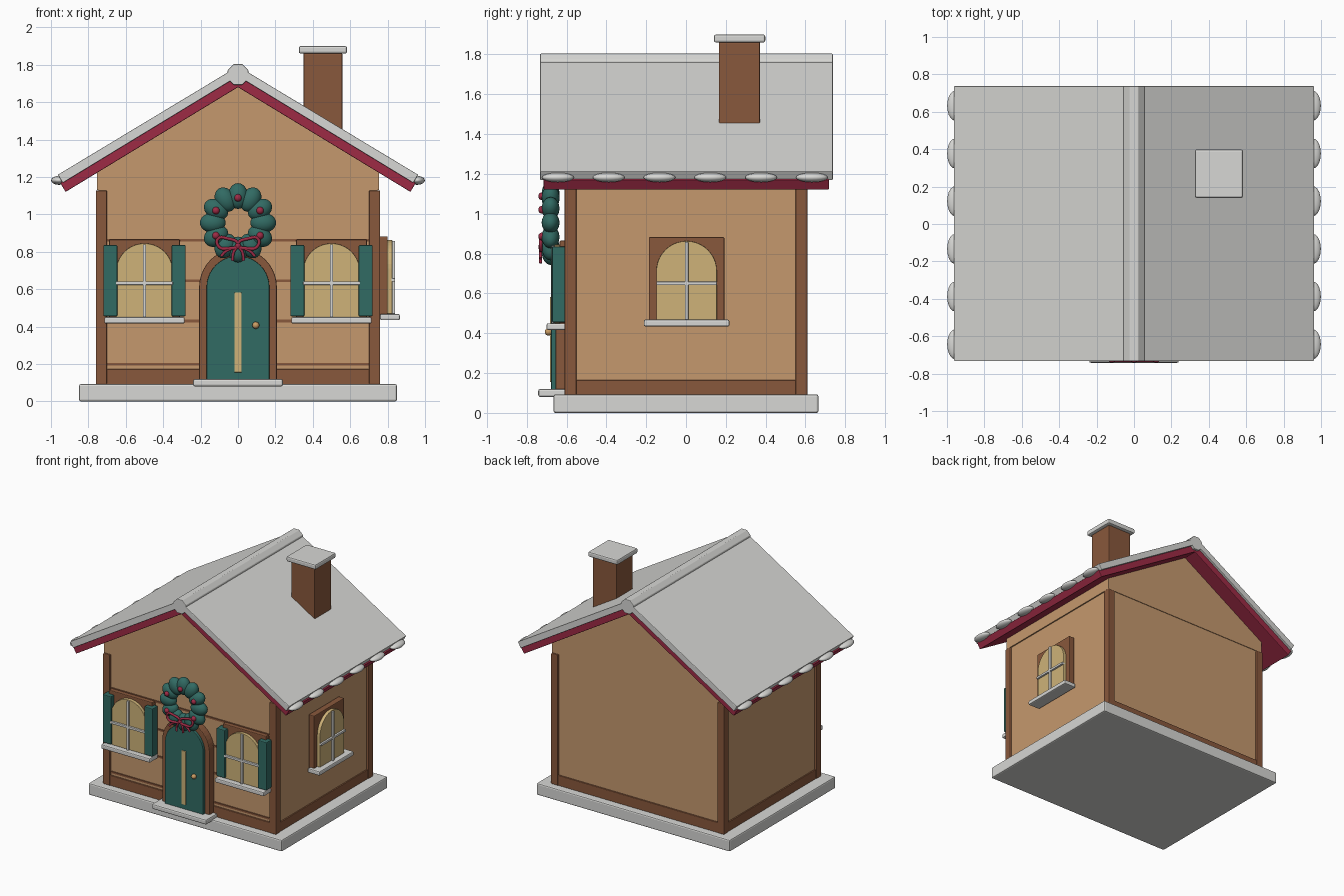
import bpy, bmesh, math
from mathutils import Matrix, Vector

cube = bpy.data.objects.get("Cube")
if cube:
    bpy.data.objects.remove(cube, do_unlink=True)


def make_mat(name, rgb):
    m = bpy.data.materials.new(name)
    m.use_nodes = True
    m.diffuse_color = (*rgb, 1)
    bsdf = m.node_tree.nodes["Principled BSDF"]
    bsdf.inputs["Base Color"].default_value = (*rgb, 1)
    bsdf.inputs["Roughness"].default_value = 0.8
    return m


snow = make_mat("snow_grey", (0.68, 0.68, 0.66))
tan = make_mat("wall_tan", (0.56, 0.315, 0.155))
brown = make_mat("timber_brown", (0.25, 0.098, 0.045))
red = make_mat("trim_red", (0.34, 0.024, 0.06))
green = make_mat("pine_green", (0.031, 0.145, 0.125))
glow = make_mat("window_yellow", (0.62, 0.45, 0.19))
brass = make_mat("brass", (0.6, 0.34, 0.13))


def finish(bm, name, mat, bevel=0.0, smooth=False, place=None):
    bmesh.ops.recalc_face_normals(bm, faces=bm.faces)
    me = bpy.data.meshes.new(name)
    bm.to_mesh(me)
    bm.free()
    me.materials.append(mat)
    ob = bpy.data.objects.new(name, me)
    bpy.context.collection.objects.link(ob)
    if place:
        ob.matrix_world = place
    if smooth:
        for p in me.polygons:
            p.use_smooth = True
    if bevel:
        mod = ob.modifiers.new("soft_edge", "BEVEL")
        mod.width, mod.segments, mod.limit_method = bevel, 2, "ANGLE"
    return ob


def box(name, mat, x, y, z, bevel=0.006, place=None):
    """Box from (low, high) pairs on each axis."""
    bm = bmesh.new()
    size = [b - a for a, b in (x, y, z)]
    mid = [(a + b) / 2 for a, b in (x, y, z)]
    bmesh.ops.create_cube(bm, size=1, matrix=Matrix.Translation(mid) @ Matrix.Diagonal((*size, 1)))
    return finish(bm, name, mat, bevel, place=place)


def prism(name, mat, outline, y, bevel=0.0, place=None):
    """Outline in x and z, extruded between two y values."""
    bm = bmesh.new()
    face = bm.faces.new([bm.verts.new((px, y[0], pz)) for px, pz in outline])
    ext = bmesh.ops.extrude_face_region(bm, geom=[face])
    bmesh.ops.translate(bm, vec=(0, y[1] - y[0], 0),
                        verts=[v for v in ext["geom"] if isinstance(v, bmesh.types.BMVert)])
    return finish(bm, name, mat, bevel, place=place)


def ball(name, mat, centre, radii, turn=0.0, seg=20):
    bm = bmesh.new()
    m = Matrix.Translation(centre) @ Matrix.Rotation(turn, 4, "Y") @ Matrix.Diagonal((*radii, 1))
    bmesh.ops.create_uvsphere(bm, u_segments=seg, v_segments=seg // 2 + 2, radius=1, matrix=m)
    return finish(bm, name, mat, smooth=True)


def arch(half, low, spring, steps=20):
    pts = [(half, low)]
    pts += [(half * math.cos(math.pi * i / steps), spring + half * math.sin(math.pi * i / steps))
            for i in range(steps + 1)]
    return pts + [(-half, low)]


def mirrored(right):
    """Complete a roof outline given its +x half, first and last points on the centre."""
    return right + [(-px, pz) for px, pz in reversed(right) if px > 0]


def tube(name, mat, points, radius, cyclic=False):
    cu = bpy.data.curves.new(name, "CURVE")
    cu.dimensions, cu.bevel_depth, cu.bevel_resolution = "3D", radius, 3
    cu.use_fill_caps = True
    sp = cu.splines.new("BEZIER")
    sp.bezier_points.add(len(points) - 1)
    sp.use_cyclic_u = cyclic
    for bp, p in zip(sp.bezier_points, points):
        bp.co = p
        bp.handle_left_type = bp.handle_right_type = "AUTO"
    cu.materials.append(mat)
    ob = bpy.data.objects.new(name, cu)
    bpy.context.collection.objects.link(ob)


# Base, walls and gable
box("plinth", snow, (-0.85, 0.85), (-0.665, 0.665), (0, 0.093), 0.01)
box("door_step", snow, (-0.24, 0.24), (-0.742, -0.6), (0.08, 0.12), 0.01)
box("walls", tan, (-0.745, 0.745), (-0.595, 0.595), (0.09, 1.13), 0)
prism("gable", tan, mirrored([(0, 1.7), (0.755, 1.235), (0.755, 1.13)]), (-0.6, 0.6))

# Corner posts, skirting boards and front battens
for sx in (-1, 1):
    xs = sorted((sx * 0.7, sx * 0.76))
    for sy in (-1, 1):
        box("corner_post", brown, xs, sorted((sy * 0.55, sy * 0.61)), (0.09, 1.128))
    box("side_skirting", brown, sorted((sx * 0.74, sx * 0.755)), (-0.56, 0.56), (0.09, 0.165), 0.004)
for sy in (-1, 1):
    box("end_skirting", brown, (-0.71, 0.71), sorted((sy * 0.59, sy * 0.607)), (0.09, 0.172), 0.004)
for z in (0.198, 0.43, 0.645, 0.862):
    box("front_batten", brown, (-0.71, 0.71), (-0.603, -0.59), (z - 0.007, z + 0.007), 0)

# Roof: red boards under a snow layer, with a ridge roll
prism("roof_boards", red, mirrored([(0, 1.745), (0.95, 1.168), (0.922, 1.12), (0, 1.68)]),
      (-0.715, 0.718), 0.004)
prism("roof_snow", snow, mirrored([(0, 1.792), (0.963, 1.212), (0.937, 1.168), (0, 1.738)]),
      (-0.733, 0.737), 0.004)
bm = bmesh.new()
bmesh.ops.create_cone(bm, cap_ends=True, segments=8, radius1=0.06, radius2=0.06, depth=1.47,
                      matrix=Matrix.Translation((0, 0.002, 1.748)) @ Matrix.Rotation(math.pi / 2, 4, "X")
                      @ Matrix.Rotation(math.pi / 8, 4, "Z"))
finish(bm, "ridge_roll", snow, 0.004)
for sx in (-1, 1):
    for i in range(6):
        ball("eave_snow_lump", snow, (sx * 0.957, -0.643 + 0.255 * i, 1.182), (0.042, 0.08, 0.024))

# Chimney
box("chimney", brown, (0.35, 0.558), (0.165, 0.372), (1.4, 1.862))
box("chimney_cap", snow, (0.325, 0.583), (0.14, 0.398), (1.86, 1.9), 0.01)


def window(place, shutters):
    """Arched window on a wall at local y = 0, facing local -y, sill top at z = 0."""
    box("window_frame", brown, (-0.19, 0.19), (-0.04, 0.01), (-0.01, 0.415), place=place)
    prism("window_pane", glow, arch(0.152, 0, 0.243), (-0.065, 0), 0.003, place)
    box("upright_bar", snow, (-0.009, 0.009), (-0.08, -0.05), (0, 0.39), 0.003, place)
    box("cross_bar", snow, (-0.152, 0.152), (-0.08, -0.05), (0.173, 0.191), 0.003, place)
    box("window_sill", snow, (-0.215, 0.215), (-0.105, 0), (-0.034, 0), 0.008, place)
    if shutters:
        for s in (-1, 1):
            box("shutter", green, sorted((s * 0.145, s * 0.22)), (-0.078, -0.01), (0.005, 0.386), place=place)


for sx in (-1, 1):
    window(Matrix.Translation((sx * 0.5, -0.595, 0.45)), True)
window(Matrix.Translation((0.76, 0.003, 0.468)) @ Matrix.Rotation(math.pi / 2, 4, "Z"), False)

# Door
prism("door_frame", brown, arch(0.208, 0.09, 0.61), (-0.655, -0.59), 0.006)
prism("door", green, arch(0.168, 0.1, 0.61), (-0.677, -0.6), 0.004)
box("door_panel", glow, (-0.019, 0.019), (-0.684, -0.67), (0.155, 0.582), 0.003)
ball("door_knob", brass, (0.095, -0.69, 0.407), (0.019, 0.019, 0.019))

# Wreath with berries and bow
for i in range(12):
    a = math.tau * i / 12
    ball("wreath_tuft", green, (0.135 * math.sin(a), -0.68, 0.955 + 0.143 * math.cos(a)),
         (0.053, 0.045, 0.069), a)
for x, z in ((0, 1.088), (0.118, 1.02), (-0.118, 1.02), (0.118, 0.886), (-0.118, 0.886)):
    ball("berry", red, (x, -0.722, z), (0.02, 0.02, 0.02), seg=14)
for s in (-1, 1):
    loop = ((0, 0.835), (0.06, 0.872), (0.108, 0.868), (0.1, 0.825), (0.05, 0.818))
    tube("bow_loop", red, [(s * x, -0.73, z) for x, z in loop], 0.009, True)
    for end, low in ((0.03, 0.752), (0.09, 0.776)):
        tail = ((0, 0.83), (end * 0.75, 0.8), (end, low))
        tube("bow_tail", red, [(s * x, -0.73, z) for x, z in tail], 0.008)
ball("bow_knot", red, (0, -0.728, 0.832), (0.016, 0.014, 0.018), seg=14)
